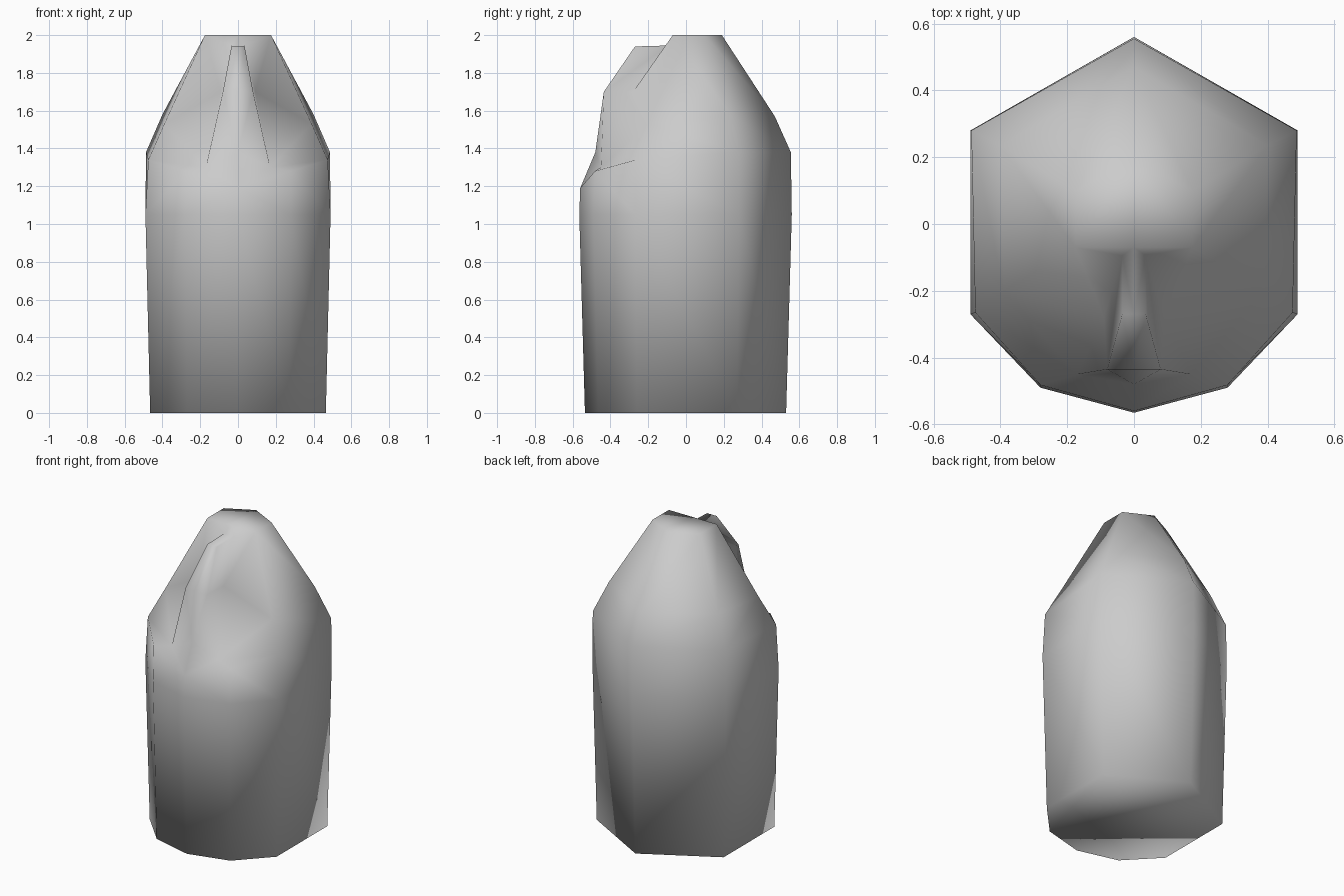
import bpy
import bmesh

cube = bpy.data.objects.get("Cube")
if cube:
    bpy.data.objects.remove(cube, do_unlink=True)

grey = bpy.data.materials.new("plain_grey")
grey.use_nodes = True
colour = (0.6, 0.6, 0.6, 1)
grey.diffuse_color = colour
grey.node_tree.nodes["Principled BSDF"].inputs["Base Color"].default_value = colour

# Half cross-sections, running from the back point round to the front point
base = [(0, .53, 0), (.465, .27, 0), (.465, -.26, 0), (.27, -.465, 0), (0, -.535, 0)]
waist = [(0, .56, 1.05), (.49, .28, 1.05), (.49, -.27, 1.05), (.28, -.49, 1.05), (0, -.565, 1.05)]
rim = [(0, .555, 1.38), (.487, .28, 1.38), (.475, -.265, 1.34), (.28, -.482, 1.28), (0, -.56, 1.19)]
hood = [(0, .47, 1.57), (.4, .235, 1.58), (.39, -.2, 1.53)]
top = [(0, .19, 2), (.175, .1, 2), (.175, -.07, 2), (0, -.07, 2)]

# Ridge on the front: crest edge from its foot to its top, and the root behind it
crest = [(.17, -.45, 1.3), (.08, -.435, 1.7), (.035, -.27, 1.94), (.035, -.095, 1.945)]
centre = [(0, -.48, 1.38)] + [(0, y, z) for x, y, z in crest[1:]]
root = (.09, -.28, 1.7)


def strip(lower, upper):
    """Quads between two rows of points."""
    return [(lower[i], lower[i + 1], upper[i + 1], upper[i])
            for i in range(min(len(lower), len(upper)) - 1)]


faces = [base, top]
faces += strip(base, waist) + strip(waist, rim)           # lower body
faces += strip(rim[:3], hood) + strip(hood, top)          # back and sides of the hood
faces += strip(centre, crest)                             # ridge front and top
faces += [(rim[4], rim[3], crest[0], centre[0]),          # brow below the ridge
          (rim[3], rim[2], crest[0]),                     # narrow shelf
          (crest[0], crest[1], root),                     # ridge walls
          (crest[1], crest[2], crest[3], root),
          (crest[0], rim[2], hood[2], root),              # slanted front panel
          (root, hood[2], top[2], crest[3]),
          (crest[3], top[2], top[3], centre[3])]          # step up to the top

# Build both halves with shared points on the middle line
bm = bmesh.new()
points = {}


def vert(p, side):
    key = (p[0] * side, p[1], p[2])
    if key not in points:
        points[key] = bm.verts.new(key)
    return points[key]


for side in (1, -1):
    for face in faces:
        bm.faces.new([vert(p, side) for p in face])
bmesh.ops.recalc_face_normals(bm, faces=bm.faces[:])
for f in bm.faces:
    f.smooth = True

mesh = bpy.data.meshes.new("hooded_body")
bm.to_mesh(mesh)
bm.free()
mesh.materials.append(grey)
body = bpy.data.objects.new("hooded_body", mesh)
bpy.context.collection.objects.link(body)
